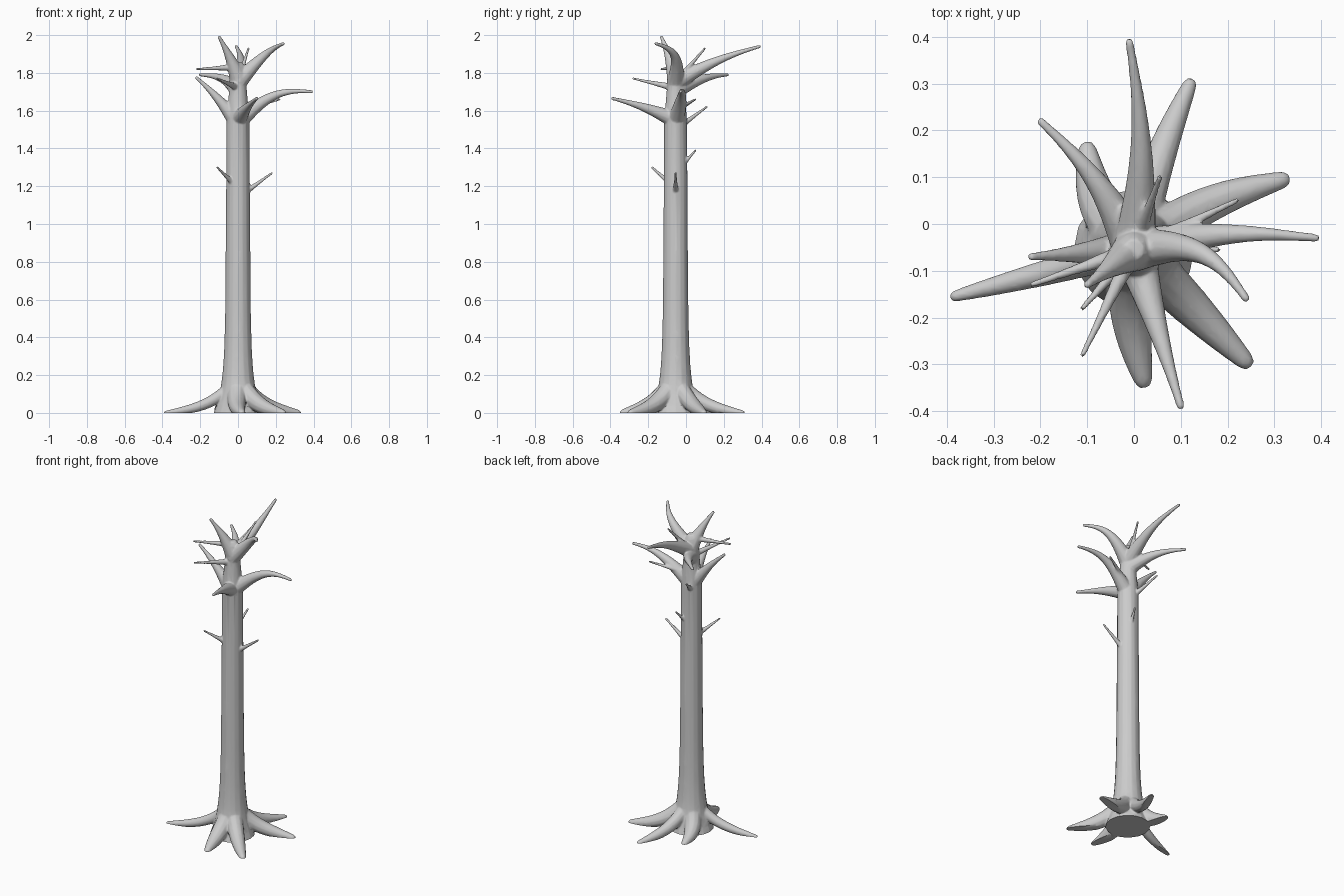
import bpy, bmesh, math
from mathutils import Vector

if "Cube" in bpy.data.objects:
    bpy.data.objects.remove(bpy.data.objects["Cube"])

bm = bmesh.new()
AXIS_Y = -0.055


def tube(place, radius, sides=12, steps=18):
    """Closed tube: place(t) gives the centre line, radius(t) the thickness."""
    ts = [k / steps for k in range(steps + 1)]
    pos = [place(t) for t in ts]
    rad = [radius(t) for t in ts]
    # rounded tip
    pos.append(pos[-1] + (pos[-1] - pos[-2]).normalized() * rad[-1] * 0.7)
    rad.append(rad[-1] * 0.6)
    side = (pos[1] - pos[0]).orthogonal()
    rings = []
    for i, p in enumerate(pos):
        d = (pos[min(i + 1, len(pos) - 1)] - pos[max(i - 1, 0)]).normalized()
        side = (side - d * side.dot(d)).normalized()
        up = d.cross(side)
        angles = [2 * math.pi * k / sides for k in range(sides)]
        rings.append([bm.verts.new(p + rad[i] * (side * math.cos(a) + up * math.sin(a)))
                      for a in angles])
    for r0, r1 in zip(rings, rings[1:]):
        for k in range(sides):
            j = (k + 1) % sides
            bm.faces.new((r0[k], r0[j], r1[j], r1[k]))
    bm.faces.new(rings[0][::-1])
    bm.faces.new(rings[-1])


def limb(x, y, height, bow, radius):
    """Limb from the trunk axis to (x, y), bowed sideways, with height(t)."""
    h = Vector((x, y - AXIS_Y, 0))
    perp = Vector((-h.y, h.x, 0)).normalized()

    def place(t):
        p = Vector((0, AXIS_Y, height(t))) + h * t
        return p + perp * bow * math.sin(math.pi * t)
    tube(place, radius)


# trunk with flared foot and narrowing crown
def trunk_radius(t):
    z = max(0, t * 1.87 - 0.04)
    return 0.07 - 0.006 * z + 0.06 * math.exp(-z / 0.14) - 0.08 * max(0, z - 1.55)


tube(lambda t: Vector((0, AXIS_Y, t * 1.87 - 0.04)), trunk_radius, sides=16, steps=50)

# roots: tip x, tip y, sideways bow, thickness
for x, y, bow, r in [(-.385, -.155, 0, .027), (.32, .095, .02, .04), (.24, -.295, 0, .042),
                     (.02, -.335, -.015, .045), (-.1, .16, .025, .045), (.12, .3, .01, .034)]:
    limb(x, y, lambda t: 0.19 * (1 - t) ** 3 + 0.018 * math.sin(math.pi * t) - 0.002,
         bow, lambda t: r * (1.2 - 0.75 * t * t))

# main branches: tip x, y, z, start height, upward arch, sideways bow
for x, y, z, z0, arch, bow in [(-.01, .39, 1.94, 1.75, .02, -.02), (-.1, -.13, 1.99, 1.78, .01, 0),
                               (.24, -.16, 1.955, 1.75, .04, .05), (-.2, .22, 1.79, 1.71, .02, -.02),
                               (.39, -.03, 1.7, 1.54, .06, .02), (.1, -.39, 1.665, 1.55, .01, 0),
                               (-.22, -.07, 1.775, 1.53, .015, 0)]:
    limb(x, y, lambda t: z0 + (z - z0) * t + arch * math.sin(math.pi * t),
         bow, lambda t: 0.009 + 0.039 * (1 - t) ** 1.5)

# thin twigs: tip x, y, z, start height
for x, y, z, z0 in [(-.22, -.13, 1.82, 1.83), (-.11, -.28, 1.77, 1.72), (-.11, -.18, 1.3, 1.19),
                    (.18, -.055, 1.27, 1.14), (.035, .05, 1.39, 1.27), (.055, .1, 1.93, 1.75),
                    (.22, .05, 1.66, 1.6), (-.08, .11, 1.62, 1.5)]:
    limb(x, y, lambda t: z0 + (z - z0) * t, 0, lambda t: 0.0065 + 0.016 * (1 - t) ** 1.6)

bmesh.ops.recalc_face_normals(bm, faces=bm.faces)
mesh = bpy.data.meshes.new("dead_tree")
bm.to_mesh(mesh)
bm.free()
tree = bpy.data.objects.new("dead_tree", mesh)
bpy.context.collection.objects.link(tree)
bpy.context.view_layer.objects.active = tree
tree.select_set(True)

# fuse every limb into one blended skin
m = tree.modifiers.new("fuse", 'REMESH')
m.mode = 'VOXEL'
m.voxel_size = 0.005
m = tree.modifiers.new("blend", 'SMOOTH')
m.factor = 0.5
m.iterations = 4
m = tree.modifiers.new("simplify", 'DECIMATE')
m.ratio = 0.15
for name in ("fuse", "blend", "simplify"):
    bpy.ops.object.modifier_apply(modifier=name)

# flat underside on the ground
bm = bmesh.new()
bm.from_mesh(tree.data)
bmesh.ops.bisect_plane(bm, geom=bm.verts[:] + bm.edges[:] + bm.faces[:], plane_co=(0, 0, 0),
                       plane_no=(0, 0, 1), clear_inner=True)
bmesh.ops.holes_fill(bm, edges=[e for e in bm.edges if e.is_boundary], sides=0)
bmesh.ops.recalc_face_normals(bm, faces=bm.faces)
bm.to_mesh(tree.data)
bm.free()
bpy.ops.object.shade_smooth_by_angle(angle=math.radians(50))
